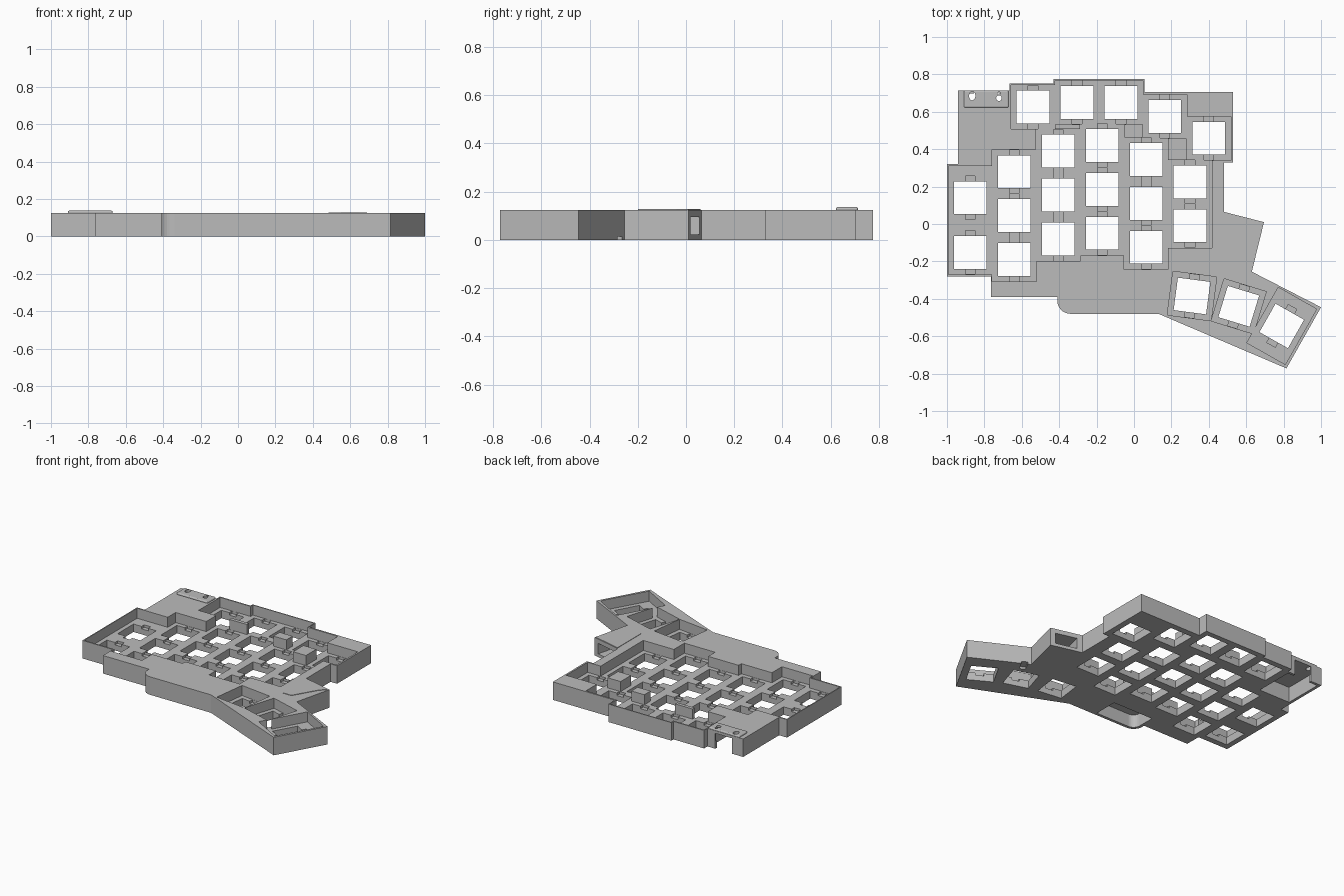
import bpy, bmesh, math
from mathutils import Matrix, Vector

old = bpy.data.objects.get("Cube")
if old:
    bpy.data.objects.remove(old, do_unlink=True)

TOP = 0.125
FLOOR = 0.055
GROOVE = 0.038
HOLE = 0.0875
CELL = 0.118
PITCH = 0.235

grey = bpy.data.materials.new("light grey plastic")
grey.use_nodes = True
grey_value = (0.5, 0.5, 0.5, 1)
grey.diffuse_color = grey_value
grey.node_tree.nodes["Principled BSDF"].inputs["Base Color"].default_value = grey_value


def prism(name, points, low, high):
    """Extrude a flat outline between two heights."""
    bm = bmesh.new()
    face = bm.faces.new([bm.verts.new((x, y, low)) for x, y in points])
    grown = bmesh.ops.extrude_face_region(bm, geom=[face])
    verts = [g for g in grown["geom"] if isinstance(g, bmesh.types.BMVert)]
    bmesh.ops.translate(bm, vec=(0, 0, high - low), verts=verts)
    bmesh.ops.recalc_face_normals(bm, faces=bm.faces)
    mesh = bpy.data.meshes.new(name)
    bm.to_mesh(mesh)
    bm.free()
    mesh.materials.append(grey)
    obj = bpy.data.objects.new(name, mesh)
    bpy.context.scene.collection.objects.link(obj)
    return obj


def rectangle(x, y, half_w, half_h, degrees=0):
    turn = Matrix.Rotation(math.radians(degrees), 2)
    corners = [(-half_w, -half_h), (half_w, -half_h), (half_w, half_h), (-half_w, half_h)]
    return [tuple(turn @ Vector(c) + Vector((x, y))) for c in corners]


def ellipse(x, y, rx, ry, sides=20):
    angles = [math.tau * i / sides for i in range(sides)]
    return [(x + rx * math.cos(a), y + ry * math.sin(a)) for a in angles]


def arc(x, y, radius, start, end, steps=8):
    angles = [math.radians(start + (end - start) * i / steps) for i in range(steps + 1)]
    return [(x + radius * math.cos(a), y + radius * math.sin(a)) for a in angles]


cutters = []


def cut(target, points, low, high):
    cutter = prism("cutter", points, low, high)
    cutter.hide_render = True
    cutters.append(cutter)
    mod = target.modifiers.new("cut", "BOOLEAN")
    mod.operation = "DIFFERENCE"
    mod.solver = "EXACT"
    mod.object = cutter


# Outer case
outline = [(-1, 0.32), (-0.94, 0.32), (-0.94, 0.715), (-0.665, 0.715), (-0.665, 0.752),
           (-0.43, 0.752), (-0.43, 0.775), (0.055, 0.775), (0.055, 0.705), (0.53, 0.705),
           (0.53, 0.33), (0.48, 0.33), (0.48, 0.065), (0.695, 0.01), (0.63, -0.255),
           (1, -0.445), (0.815, -0.772), (0.13, -0.48)]
outline += arc(-0.34, -0.41, 0.07, 270, 180)
outline += [(-0.41, -0.39), (-0.765, -0.39), (-0.765, -0.28), (-1, -0.28)]
case = prism("keyboard_case", outline, 0, TOP)

# Key positions: x, y, turn, half length of the well
keys = []
for x, y, count in [(-0.64, 0.28, 3), (-0.405, 0.39, 3), (-0.17, 0.42, 3),
                    (0.065, 0.345, 3), (0.3, 0.225, 2)]:
    keys += [(x, y - PITCH * i, 0, CELL) for i in range(count)]
keys += [(x, y, 0, CELL) for x, y in [(-0.54, 0.625), (-0.305, 0.65), (-0.07, 0.65),
                                      (0.165, 0.575), (0.4, 0.458)]]
keys += [(-0.875, 0.14, 0, 0.15), (-0.875, -0.152, 0, CELL)]
keys += [(0.31, -0.385, -7.5, CELL), (0.56, -0.44, -17, CELL), (0.79, -0.545, -29.5, 0.17)]

# Sunken wells, then clip grooves and switch holes
for x, y, turn, half in keys:
    cut(case, rectangle(x, y, CELL, half, turn), FLOOR, 0.2)
cut(case, rectangle(-0.875, 0.02, CELL, 0.291), FLOOR, 0.2)
for x, y, turn, half in keys:
    cut(case, rectangle(x, y, 0.026, 0.1165, turn), GROOVE, 0.19)
    cut(case, rectangle(x, y, HOLE, HOLE, turn), -0.1, 0.18)

# Controller bay with a port at the back
cut(case, rectangle(-0.8, 0.56, 0.12, 0.137), -0.1, 0.108)
cut(case, rectangle(-0.79, 0.7, 0.065, 0.06), -0.11, 0.107)

# Palm side pocket underneath
pocket = [(-0.08, -0.29), (-0.08, -0.46)] + arc(-0.34, -0.41, 0.05, 270, 180) + [(-0.39, -0.29)]
cut(case, pocket, -0.12, 0.09)

# Side jack bay and cable notch
cut(case, rectangle(0.575, -0.02, 0.075, 0.12, -14.5), 0.022, 0.095)
cut(case, rectangle(0.66, -0.29, 0.02, 0.05, -27), -0.13, 0.015)

# Raised port cover with button and light holes
cover = prism("port_cover", rectangle(-0.79, 0.668, 0.12, 0.046), 0.12, 0.137)
bevel = cover.modifiers.new("soft edges", "BEVEL")
bevel.width = 0.008
bevel.segments = 3
bevel.limit_method = "ANGLE"
for target in (case, cover):
    cut(target, ellipse(-0.865, 0.685, 0.017, 0.024), 0.05, 0.21)
    cut(target, ellipse(-0.722, 0.673, 0.015, 0.015), 0.05, 0.21)
    cut(target, ellipse(-0.722, 0.699, 0.008, 0.008), 0.05, 0.21)

# Thin raised skin over the jack bay
prism("jack_cover", [(0.485, 0.06), (0.69, 0.008), (0.645, -0.04), (0.55, -0.2), (0.485, -0.2)],
      TOP - 0.002, TOP + 0.003)

# Bake the cuts and drop the cutters
bpy.context.view_layer.update()
graph = bpy.context.evaluated_depsgraph_get()
for target in (case, cover):
    baked = bpy.data.meshes.new_from_object(target.evaluated_get(graph))
    target.modifiers.clear()
    target.data = baked
    baked.materials.clear()
    baked.materials.append(grey)
    for poly in baked.polygons:
        poly.material_index = 0
for cutter in cutters:
    bpy.data.objects.remove(cutter, do_unlink=True)
